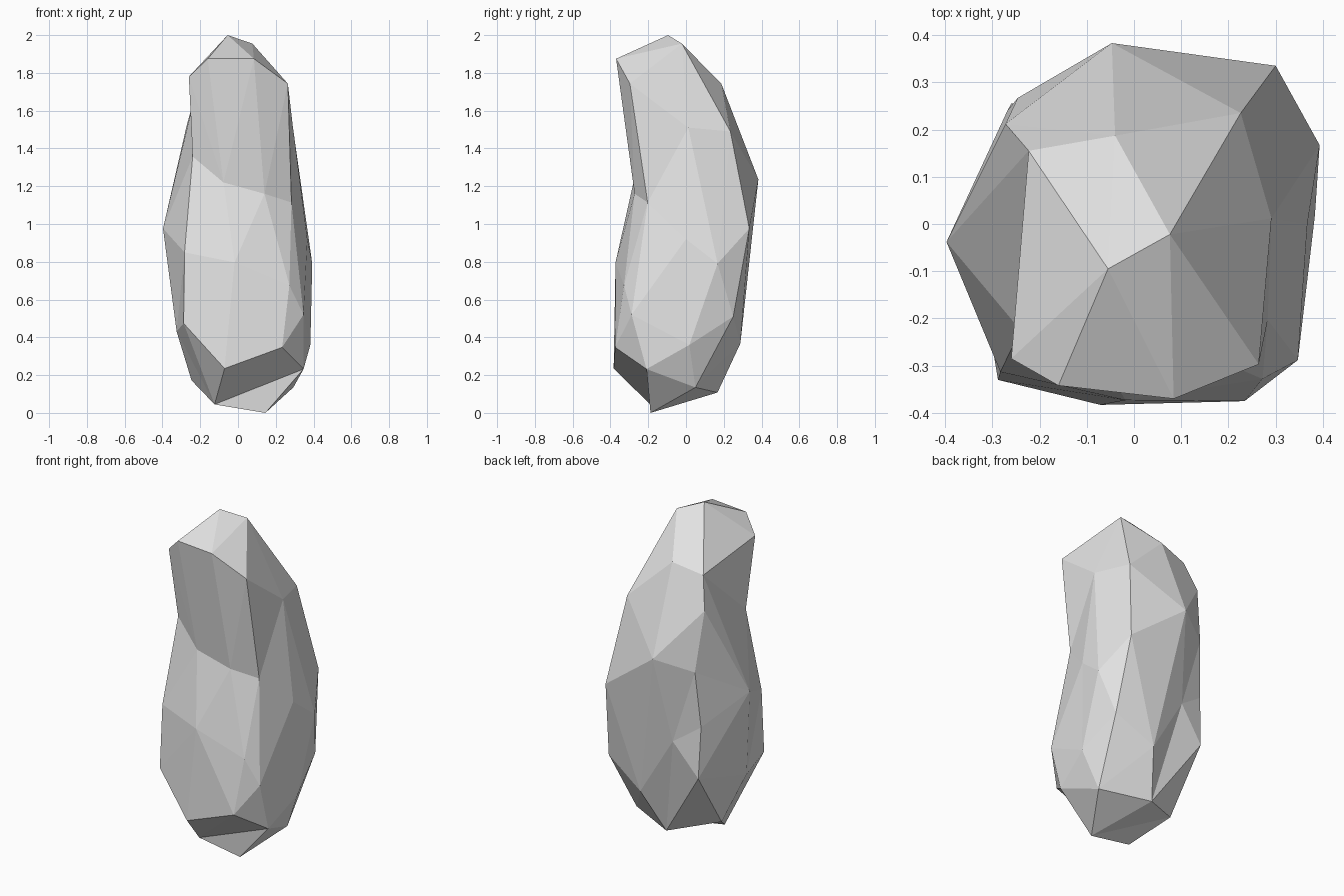
import bpy, bmesh, math
from mathutils import Vector

# Corner points of the stone, band by band from top to bottom
crown = [(-.055, -.095, 2), (.076, -.022, 1.955),
         (-.26, -.285, 1.78), (-.16, -.342, 1.875), (.084, -.37, 1.875),
         (.264, -.297, 1.743), (-.04, .187, 1.743), (-.223, .155, 1.70)]
shoulder = [(.226, .235, 1.49), (.291, .012, 1.51), (-.272, .212, 1.52),
            (-.24, -.225, 1.357)]
waist = [(-.077, -.278, 1.22), (.14, -.272, 1.16), (.283, -.203, 1.114),
         (-.047, .383, 1.236), (-.246, .267, 1.165), (.30, .335, .976),
         (-.397, -.038, .976), (.367, 0, .92)]
belly = [(-.283, -.313, .85), (-.018, -.373, .797), (.272, -.328, .675),
         (.393, .167, .79), (-.107, .278, .718), (-.268, .24, .83)]
hips = [(-.26, .255, .525), (.338, .25, .51), (.347, -.288, .52),
        (-.288, -.33, .474), (-.325, -.11, .431), (.102, .288, .368),
        (.383, .018, .36), (.234, -.375, .347)]
foot = [(-.071, -.383, .235), (.347, -.209, .232), (-.246, .014, .172),
        (.293, .05, .135), (.014, .167, .108), (-.124, -.19, .045),
        (.145, -.188, 0)]
points = [Vector(p) for p in crown + shoulder + waist + belly + hips + foot]


def on_sphere(p):
    """Spread a corner onto a unit sphere by its height and bearing."""
    h = max(-1, min(1, p.z - 1))
    r = math.sqrt(1 - h * h)
    a = math.atan2(p.y, p.x)
    return (r * math.cos(a), r * math.sin(a), h)


# Facet the sphere with a hull, then move each corner to its real place
bm = bmesh.new()
verts = [bm.verts.new(on_sphere(p)) for p in points]
bmesh.ops.convex_hull(bm, input=verts)
for v, p in zip(verts, points):
    v.co = p
bmesh.ops.recalc_face_normals(bm, faces=bm.faces[:])

mesh = bpy.data.meshes.new("stone")
bm.to_mesh(mesh)
bm.free()

# One plain grey for the whole stone
grey = bpy.data.materials.new("stone grey")
grey.diffuse_color = (.77, .77, .77, 1)
mesh.materials.append(grey)
stone = bpy.data.objects.new("stone", mesh)
bpy.context.collection.objects.link(stone)
